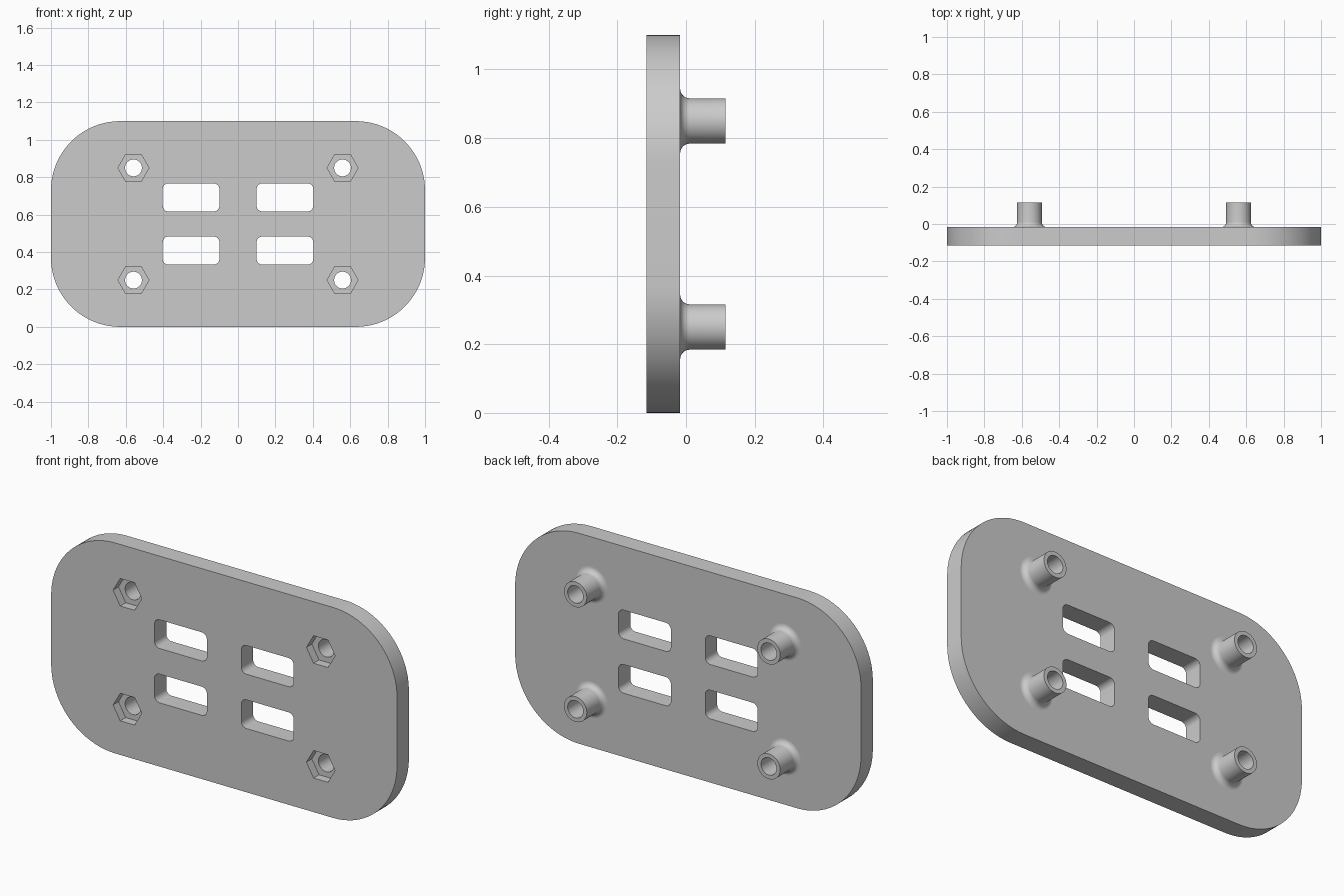
import bpy
import bmesh
from math import sin, cos, pi

cube = bpy.data.objects.get("Cube")
if cube:
    bpy.data.objects.remove(cube, do_unlink=True)

FRONT, BACK, TIP = -0.115, -0.017, 0.115   # plate faces and boss ends along y
MID = 0.55                                 # height of the plate centre
BOLTS = [(sx * 0.559, MID + sz * 0.3) for sx in (-1, 1) for sz in (-1, 1)]
SLOTS = [(sx * 0.251, MID + sz * 0.142) for sx in (-1, 1) for sz in (-1, 1)]
HOLE_R, BOSS_R, FILLET_R = 0.045, 0.066, 0.028

grey = bpy.data.materials.new("light_grey")
grey.use_nodes = True
grey.diffuse_color = (0.6, 0.6, 0.6, 1)
grey.node_tree.nodes["Principled BSDF"].inputs["Base Color"].default_value = grey.diffuse_color


def finish(name, bm):
    bmesh.ops.recalc_face_normals(bm, faces=bm.faces)
    mesh = bpy.data.meshes.new(name)
    bm.to_mesh(mesh)
    bm.free()
    mesh.materials.append(grey)
    obj = bpy.data.objects.new(name, mesh)
    bpy.context.collection.objects.link(obj)
    return obj


def activate(obj):
    bpy.ops.object.select_all(action='DESELECT')
    obj.select_set(True)
    bpy.context.view_layer.objects.active = obj


def polygon(cx, cz, r, n):
    return [(cx + r * cos(2 * pi * i / n), cz + r * sin(2 * pi * i / n)) for i in range(n)]


def rounded_rect(cx, cz, w, h, r, steps):
    points = []
    for k, (sx, sz) in enumerate(((1, 1), (-1, 1), (-1, -1), (1, -1))):
        for i in range(steps + 1):
            a = (k + i / steps) * pi / 2
            points.append((cx + sx * (w / 2 - r) + r * cos(a),
                           cz + sz * (h / 2 - r) + r * sin(a)))
    return points


def prisms(name, outlines, y0, y1):
    bm = bmesh.new()
    for outline in outlines:
        a = [bm.verts.new((x, y0, z)) for x, z in outline]
        b = [bm.verts.new((x, y1, z)) for x, z in outline]
        bm.faces.new(a)
        bm.faces.new(b[::-1])
        for i in range(len(a)):
            bm.faces.new((a[i - 1], a[i], b[i], b[i - 1]))
    return finish(name, bm)


def cut(target, cutter):
    cutter.hide_render = True
    mod = target.modifiers.new("cut", 'BOOLEAN')
    mod.operation, mod.solver, mod.object = 'DIFFERENCE', 'EXACT', cutter
    activate(target)
    bpy.ops.object.modifier_apply(modifier=mod.name)
    bpy.data.objects.remove(cutter, do_unlink=True)


def boss(name, cx, cz, n=48):
    # Sleeve with a concave fillet where it meets the plate
    profile = [(BOSS_R + FILLET_R * (1 - sin(a)), BACK + FILLET_R * (1 - cos(a)))
               for a in (pi / 2 * i / 8 for i in range(9))]
    profile += [(BOSS_R, TIP), (HOLE_R, TIP), (HOLE_R, BACK)]
    bm = bmesh.new()
    rings = []
    for i in range(n):
        a = 2 * pi * i / n
        rings.append([bm.verts.new((cx + r * cos(a), y, cz + r * sin(a))) for r, y in profile])
    for i in range(n):
        p, q = rings[i - 1], rings[i]
        for j in range(len(profile)):
            bm.faces.new((p[j - 1], p[j], q[j], q[j - 1]))
    return finish(name, bm)


# Plate with four slots, nut pockets and bolt holes
plate = prisms("plate", [rounded_rect(0, MID, 2, 1.1, 0.37, 20)], FRONT, BACK)
cut(plate, prisms("slot_cutter", [rounded_rect(x, z, 0.303, 0.15, 0.03, 8) for x, z in SLOTS],
                  FRONT - 0.1, BACK + 0.1))
cut(plate, prisms("nut_cutter", [polygon(x, z, 0.083, 6) for x, z in BOLTS],
                  FRONT - 0.1, FRONT + 0.045))
cut(plate, prisms("hole_cutter", [polygon(x, z, HOLE_R, 48) for x, z in BOLTS],
                  FRONT - 0.1, BACK + 0.1))

# Hollow bosses on the back
names = ("right_lower_boss", "right_upper_boss", "left_lower_boss", "left_upper_boss")
parts = [plate] + [boss(name, x, z) for name, (x, z) in zip(names, BOLTS)]

for part in parts:
    activate(part)
    bpy.ops.object.shade_smooth_by_angle()
